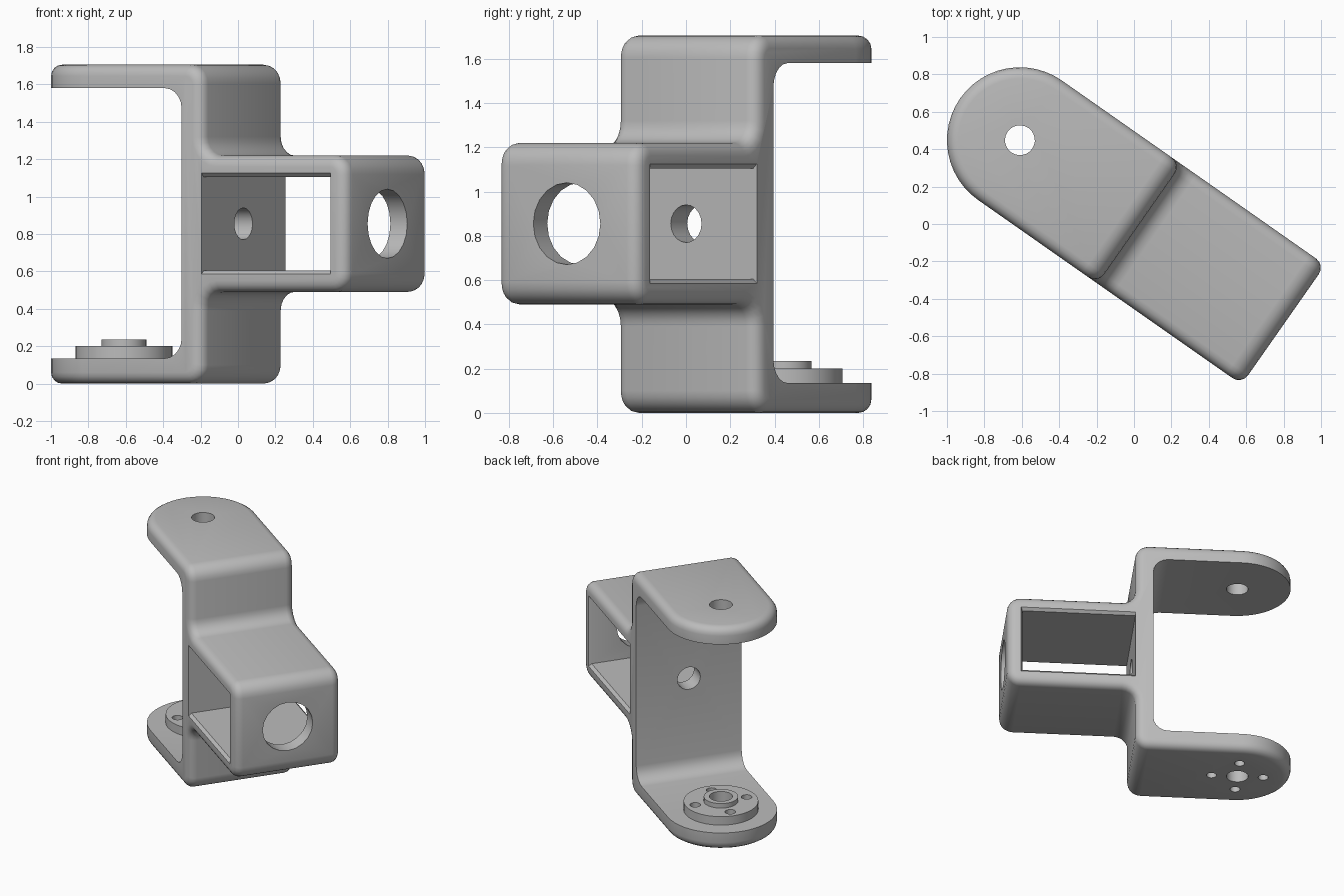
import bpy, bmesh, math
from mathutils import Vector

cube = bpy.data.objects.get("Cube")
if cube:
    bpy.data.objects.remove(cube, do_unlink=True)

grey = bpy.data.materials.new("plain grey")
grey.use_nodes = True
grey.diffuse_color = (0.5, 0.5, 0.5, 1)
grey.node_tree.nodes["Principled BSDF"].inputs["Base Color"].default_value = (0.5, 0.5, 0.5, 1)

HALF = 0.39            # half width of the bracket
WEB_IN, WEB_OUT = 0.65, 0.78
END = 1.72             # outer face of the box
MID = 0.855            # height of the web and box holes


def loft(name, rings):
    """Closed solid through a list of equal-length point rings."""
    bm = bmesh.new()
    rows = [[bm.verts.new(p) for p in ring] for ring in rings]
    n = len(rows[0])
    for a, b in zip(rows, rows[1:]):
        for i in range(n):
            bm.faces.new((a[i], a[(i + 1) % n], b[(i + 1) % n], b[i]))
    bm.faces.new(rows[0])
    bm.faces.new(rows[-1])
    bmesh.ops.recalc_face_normals(bm, faces=bm.faces)
    mesh = bpy.data.meshes.new(name)
    bm.to_mesh(mesh)
    bm.free()
    ob = bpy.data.objects.new(name, mesh)
    mesh.materials.append(grey)
    bpy.context.collection.objects.link(ob)
    return ob


def rounded(corners, steps=5):
    """Outline with right-angled corners (x, z, radius) turned into arcs."""
    out = []
    for i, (x, z, r) in enumerate(corners):
        p = Vector((x, z))
        if not r:
            out.append(p)
            continue
        d1 = (Vector(corners[i - 1][:2]) - p).normalized()
        d2 = (Vector(corners[(i + 1) % len(corners)][:2]) - p).normalized()
        c = p + (d1 + d2) * r
        for k in range(steps + 1):
            a = math.pi / 2 * k / steps
            out.append(c - d2 * r * math.cos(a) - d1 * r * math.sin(a))
    return out


def side_prism(name, outline, half):
    return loft(name, [[(x, y, z) for x, z in outline] for y in (-half, half)])


def cylinder(name, r, lo, hi, x=0, y=0, axis="Z", n=24):
    """Cylinder along Z, or along X at the hole height."""
    rings = []
    for t in (lo, hi):
        ring = []
        for k in range(n):
            a = 2 * math.pi * k / n
            c, s = r * math.cos(a), r * math.sin(a)
            ring.append((x + c, y + s, t) if axis == "Z" else (t, y + c, MID + s))
        rings.append(ring)
    return loft(name, rings)


def apply(ob):
    graph = bpy.context.evaluated_depsgraph_get()
    mesh = bpy.data.meshes.new_from_object(ob.evaluated_get(graph))
    ob.modifiers.clear()
    ob.data = mesh


def cut(ob, tool, op="DIFFERENCE", keep=False):
    m = ob.modifiers.new("cut", "BOOLEAN")
    m.operation, m.object, m.solver = op, tool, "EXACT"
    apply(ob)
    if not keep:
        bpy.data.objects.remove(tool, do_unlink=True)


# Outer body: stepped side profile trimmed to a round-ended plan
R = 0.1
bracket = side_prism("bracket", rounded([
    (-0.6, 0, 0), (WEB_OUT, 0, R), (WEB_OUT, 0.49, R), (END, 0.49, R),
    (END, 1.22, R), (WEB_OUT, 1.22, R), (WEB_OUT, 1.705, R), (-0.6, 1.705, 0)]), 0.5)
plan = [(2.5, -HALF), (2.5, HALF)]
for k in range(25):
    a = math.pi / 2 + math.pi * k / 24
    plan.append((HALF * math.cos(a), HALF * math.sin(a)))
cut(bracket, loft("plan_cutter", [[(x, y, z) for x, y in plan] for z in (-1, 3)]), "INTERSECT")

# Soft outer edges
bevel = bracket.modifiers.new("soft_edges", "BEVEL")
bevel.width, bevel.segments = 0.06, 4
bevel.limit_method, bevel.angle_limit = "ANGLE", math.radians(45)
bevel.use_clamp_overlap = False
apply(bracket)

# Gap between the two arms
cut(bracket, side_prism("gap_cutter", rounded([
    (-1, 0.135, 0), (WEB_IN, 0.135, 0.11), (WEB_IN, 1.58, 0.11), (-1, 1.58, 0)]), 0.6))

# Window through the box, slightly flared at both mouths
rings = []
for y, f in ((-0.43, 0.06), (-0.37, 0), (0.37, 0), (0.43, 0.06)):
    x0, x1, z0, z1 = WEB_OUT, 1.61 + f / 2, 0.605 - f, 1.105 + f
    rings.append([(x0, y, z0), (x1, y, z0), (x1, y, z1), (x0, y, z1)])
cut(bracket, loft("window_cutter", rings))

# Holes in the web and in the end of the box
cut(bracket, cylinder("web_hole", 0.085, 0.5, 1.0, axis="X", n=20))
cut(bracket, cylinder("end_hole", 0.185, 1.4, 2.0, axis="X", n=20))

# Stepped mounting disc on the lower arm
disc = cylinder("mounting_disc", 0.26, 0.125, 0.2, n=40)
cut(disc, cylinder("mounting_boss", 0.12, 0.15, 0.235, n=32), "UNION")

# Pivot hole through both arms, four screw holes through the lower arm
holes = [cylinder("pivot_hole", 0.08, -1, 3)]
for k in range(4):
    a = k * math.pi / 2
    holes.append(cylinder("screw_hole", 0.037, -1, 0.6,
                          0.19 * math.cos(a), 0.19 * math.sin(a), n=16))
for hole in holes:
    cut(bracket, hole, keep=True)
    cut(disc, hole)

# Place, turn and shade
for ob in (bracket, disc):
    ob.rotation_euler.z = math.radians(-35)
    ob.location = (-0.61, 0.448, 0)
    for o in bpy.context.selected_objects:
        o.select_set(False)
    ob.select_set(True)
    bpy.context.view_layer.objects.active = ob
    bpy.ops.object.shade_smooth_by_angle(angle=math.radians(32))
